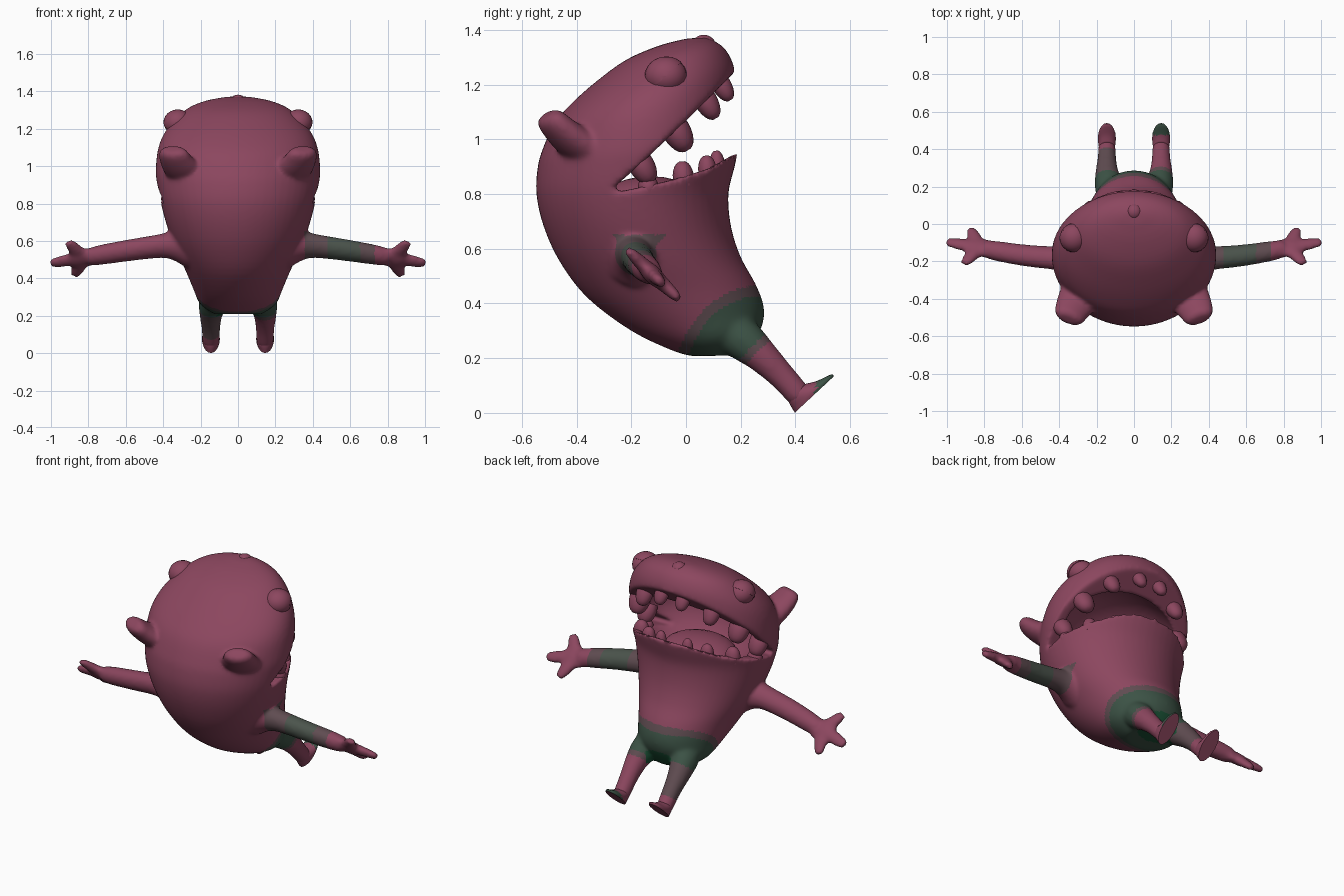
import bpy, bmesh, math
from mathutils import Vector as V

if "Cube" in bpy.data.objects:
    bpy.data.objects.remove(bpy.data.objects["Cube"])


def material(name, rgb):
    m = bpy.data.materials.new(name)
    m.diffuse_color = (*rgb, 1)
    m.use_nodes = True
    m.node_tree.nodes["Principled BSDF"].inputs["Base Color"].default_value = m.diffuse_color
    return m


MATS = [material("burgundy", (0.262, 0.062, 0.114)), material("dusky_brown", (0.115, 0.072, 0.082)),
        material("moss_green", (0.045, 0.085, 0.06)), material("deep_green", (0.01, 0.08, 0.035)),
        material("sage_green", (0.07, 0.088, 0.072))]


def finish(name, bm, rule=None, angle=40):
    bmesh.ops.recalc_face_normals(bm, faces=bm.faces)
    me = bpy.data.meshes.new(name)
    bm.to_mesh(me)
    bm.free()
    ob = bpy.data.objects.new(name, me)
    bpy.context.collection.objects.link(ob)
    for m in MATS:
        me.materials.append(m)
    paint(ob, rule)
    smooth(ob, angle)
    return ob


def activate(ob):
    bpy.ops.object.select_all(action='DESELECT')
    ob.select_set(True)
    bpy.context.view_layer.objects.active = ob


def smooth(ob, angle):
    activate(ob)
    bpy.ops.object.shade_smooth_by_angle(angle=math.radians(angle))


def paint(ob, rule):
    for p in ob.data.polygons:
        p.material_index = rule(p.center) if rule else 0


def loft(name, secs, n=20, sub=4, rule=None, angle=40):
    """Skin ellipses (centre, half axis u, half axis v) with smooth interpolation."""
    bm, rings = bmesh.new(), []
    last = len(secs) - 1
    for i in range(last):
        for k in range(sub + (i == last - 1)):
            t = k / sub
            a, b, c, d = (secs[max(0, min(last, i + j))] for j in (-1, 0, 1, 2))
            o, u, v = (0.5 * (2 * q + (r - p) * t + (2 * p - 5 * q + 4 * r - s) * t * t
                              + (3 * q - p - 3 * r + s) * t ** 3) for p, q, r, s in zip(a, b, c, d))
            rings.append([bm.verts.new(o + u * math.cos(f) + v * math.sin(f))
                          for f in (2 * math.pi * j / n for j in range(n))])
    for r, q in zip(rings, rings[1:]):
        for j in range(n):
            bm.faces.new((r[j], r[(j + 1) % n], q[(j + 1) % n], q[j]))
    bm.faces.new(rings[0])
    bm.faces.new(rings[-1])
    return finish(name, bm, rule, angle)


def tube(name, pts, side, flat=1.0, **kw):
    """Tapered limb through (x, y, z, radius); side is its wide direction."""
    ps, secs = [V(p[:3]) for p in pts], []
    for i, p in enumerate(pts):
        t = ps[min(i + 1, len(ps) - 1)] - ps[max(i - 1, 0)]
        w = t.cross(V(side)).normalized()
        u = w.cross(t).normalized()
        secs.append((ps[i], u * p[3], w * p[3] * flat))
    return loft(name, secs, **kw)


def ball(name, c, r, seg=24, lid=None):
    bm = bmesh.new()
    bmesh.ops.create_uvsphere(bm, u_segments=seg, v_segments=seg // 2, radius=1)
    if lid:
        cut = bmesh.ops.bisect_plane(bm, geom=bm.verts[:] + bm.edges[:] + bm.faces[:],
                                     plane_co=(0, 0, 0), plane_no=lid, clear_inner=True)
        bmesh.ops.contextual_create(bm, geom=[e for e in cut['geom_cut']
                                              if isinstance(e, bmesh.types.BMEdge)])
    for v in bm.verts:
        v.co = V(c) + V((v.co.x * r[0], v.co.y * r[1], v.co.z * r[2]))
    return finish(name, bm)


def skin_rule(c):
    # Sleeve patch on the left arm
    if c.x > 0.355 and 0.4 < c.z < 0.65:
        return 0 if c.x > 0.73 else 4 if 0.48 < c.x < 0.65 else 1
    # Legs, measured down from the hips
    s = c.y - c.z
    if s > 0 and abs(c.x) > 0.08:
        return 1 if s < (0.04 if c.x > 0 else 0.27) else 0
    # Green hips, darkest at the crotch
    q = (c.y - 0.21) ** 2 + (c.z - 0.23) ** 2
    if math.sqrt((c.x * 0.85) ** 2 + q) < 0.105:
        return 3
    d = math.sqrt((c.x * 0.5) ** 2 + q)
    return 2 if d < 0.205 else 1 if d < 0.24 else 0


# Body: back point, front point and half width, from the hips to the crown
stations = [(0.02, 0.208, 0.22, 0.21, 0.13), (-0.05, 0.228, 0.275, 0.31, 0.205),
            (-0.2, 0.3, 0.285, 0.385, 0.238), (-0.36, 0.42, 0.255, 0.47, 0.282),
            (-0.46, 0.55, 0.2, 0.57, 0.337), (-0.52, 0.68, 0.165, 0.68, 0.38),
            (-0.547, 0.8, 0.155, 0.8, 0.412), (-0.542, 0.9, 0.178, 0.9, 0.432),
            (-0.522, 0.97, 0.19, 0.97, 0.44), (-0.48, 1.06, 0.185, 1.1, 0.43),
            (-0.42, 1.13, 0.182, 1.2, 0.4), (-0.33, 1.21, 0.174, 1.27, 0.345),
            (-0.22, 1.29, 0.147, 1.325, 0.27), (-0.1, 1.342, 0.112, 1.355, 0.175),
            (0.0, 1.368, 0.07, 1.373, 0.06)]
body = loft("body", [(V((0, (a + c) / 2, (b + d) / 2)), V((w, 0, 0)), V((0, (c - a) / 2, (d - b) / 2)))
                     for a, b, c, d, w in stations], n=56)

# Mouth: open wedge between the jaws, then a hollow inside
bm = bmesh.new()
wedge = [(-0.285, 0.8), (-0.18, 0.822), (-0.05, 0.852), (0.08, 0.892), (0.18, 0.948), (0.4, 1.07),
         (0.4, 1.44), (0.17, 1.238), (0.0, 1.068), (-0.16, 0.915), (-0.28, 0.81)]
face = bm.faces.new([bm.verts.new((-0.7, y, z)) for y, z in wedge])
ext = bmesh.ops.extrude_face_region(bm, geom=[face])
bmesh.ops.translate(bm, vec=(1.4, 0, 0), verts=[g for g in ext['geom'] if isinstance(g, bmesh.types.BMVert)])
cutters = [finish("mouth_wedge", bm), ball("mouth_hollow", (0, -0.13, 0.955), (0.37, 0.265, 0.265), 40)]
for c in cutters:
    mod = body.modifiers.new("cut", 'BOOLEAN')
    mod.operation, mod.object, mod.solver = 'DIFFERENCE', c, 'EXACT'
    activate(body)
    bpy.ops.object.modifier_apply(modifier=mod.name)
for c in cutters:
    bpy.data.objects.remove(c)

# Tongue and nose
ball("tongue", (0, -0.13, 0.775), (0.22, 0.18, 0.09))
ball("nose", (0, 0.065, 1.34), (0.045, 0.045, 0.042))


# Teeth along both jaw rims
def tooth(name, base, d, r, h):
    b, d = V(base), V(d).normalized()
    tube(name, [(*(b + d * h * f), r * k) for f, k in
                ((-0.5, 0.9), (0, 1), (0.5, 0.88), (0.85, 0.6), (1, 0.25))], (1, 0, 0), 0.85, n=12, sub=2)


skin = []
for s, tag in ((1, "left"), (-1, "right")):
    for i, (deg, r, h) in enumerate(((3, 0.056, 0.075), (27, 0.062, 0.085), (53, 0.05, 0.075), (79, 0.042, 0.065))):
        t = math.radians(deg)
        y = -0.18 + 0.315 * math.sin(t)
        tooth(f"{tag}_upper_tooth_{i}", (s * 0.375 * math.cos(t), y, y + 1.07), (0, 0.5, -0.85), r, h)
    for i, (deg, r, h) in enumerate(((8, 0.045, 0.04), (34, 0.046, 0.06), (58, 0.04, 0.055), (76, 0.034, 0.06))):
        t = math.radians(deg)
        y = -0.18 + 0.305 * math.sin(t)
        tooth(f"{tag}_lower_tooth_{i}", (s * 0.37 * math.cos(t), y, 0.862 + 0.27 * y + 0.4 * max(y, 0) ** 2),
              (0, -0.1, 1), r, h)

    # Eyes with a slanted half lid
    ball(f"{tag}_eye", (s * 0.322, -0.072, 1.232), (0.074, 0.076, 0.068))
    ball(f"{tag}_eyelid", (s * 0.322, -0.072, 1.232), (0.077, 0.079, 0.071), lid=(0, -0.7, 0.7))

    # Ears
    skin.append(tube(f"{tag}_ear", [(s * 0.27, -0.35, 0.955, 0.12), (s * 0.31, -0.42, 1.0, 0.105),
                                    (s * 0.335, -0.465, 1.04, 0.092), (s * 0.348, -0.498, 1.075, 0.078),
                                    (s * 0.352, -0.51, 1.09, 0.05)], (s * 0.87, 0.42, 0), 0.58))

    # Arms and three fingered hands
    across = (0, 0.7, -0.7)
    skin.append(tube(f"{tag}_arm", [(s * 0.27, -0.185, 0.57, 0.12), (s * 0.34, -0.185, 0.575, 0.085),
                                    (s * 0.42, -0.182, 0.572, 0.067), (s * 0.58, -0.168, 0.55, 0.061),
                                    (s * 0.73, -0.145, 0.526, 0.056), (s * 0.8, -0.13, 0.513, 0.048)],
                     across, 0.9))
    skin.append(tube(f"{tag}_palm", [(s * 0.75, -0.14, 0.522, 0.05), (s * 0.82, -0.126, 0.51, 0.064),
                                     (s * 0.87, -0.12, 0.502, 0.062), (s * 0.91, -0.115, 0.5, 0.035)], across, 0.5))
    for f, tip in (("thumb", (0.908, -0.212, 0.595)), ("middle_finger", (1.003, -0.095, 0.48)),
                   ("outer_finger", (0.873, -0.025, 0.415))):
        a, b = V((0.83, -0.125, 0.51)), V(tip)
        pts = [(a.lerp(b, k), r) for k, r in ((0, 0.046), (0.5, 0.04), (0.85, 0.031), (1, 0.024))]
        skin.append(tube(f"{tag}_{f}", [(s * p.x, p.y, p.z, r) for p, r in pts], across, 0.65, n=12))

    # Legs
    x = s * 0.145
    skin.append(tube(f"{tag}_leg", [(s * 0.12, 0.15, 0.31, 0.08), (s * 0.135, 0.215, 0.262, 0.076),
                                    (x, 0.28, 0.205, 0.061), (x, 0.35, 0.135, 0.05), (x, 0.41, 0.068, 0.046),
                                    (x, 0.425, 0.05, 0.038)], (1, 0, 0)))

    # Feet: tilted oval soles rising to the ankle
    along, up = V((0, 0.73, 0.68)), V((0, -0.68, 0.73))
    sole = V((x, 0.469, 0.067))
    loft(f"{tag}_foot", [(sole + along * o + up * h, V((w, 0, 0)), along * l) for o, h, w, l in
                         ((0, 0, 0.045, 0.097), (0, 0.012, 0.048, 0.095), (-0.025, 0.03, 0.046, 0.066),
                          (-0.04, 0.05, 0.042, 0.045))],
         rule=lambda c: 2 if c.x > 0 and c.y > 0.475 else 0)

# Merge the limbs into one soft skin with rounded lips
activate(body)
for ob in skin:
    ob.select_set(True)
bpy.ops.object.join()
mod = body.modifiers.new("skin", 'REMESH')
mod.mode, mod.voxel_size = 'VOXEL', 0.011
bpy.ops.object.modifier_apply(modifier=mod.name)
mod = body.modifiers.new("soften", 'SMOOTH')
mod.factor, mod.iterations = 0.5, 8
bpy.ops.object.modifier_apply(modifier=mod.name)
paint(body, skin_rule)
smooth(body, 60)
